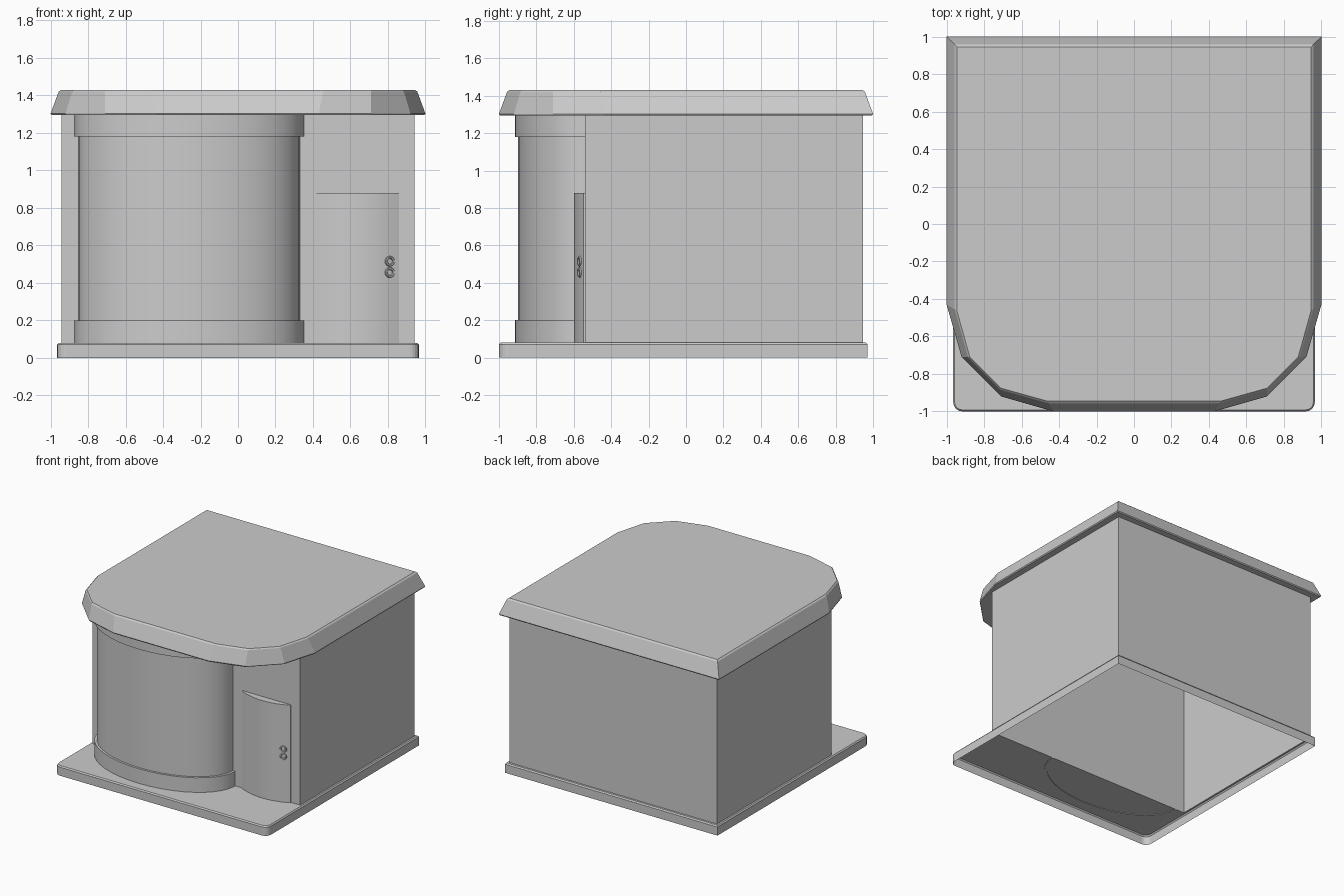
import bpy, bmesh
from math import sin, cos, pi, radians

if "Cube" in bpy.data.objects:
    bpy.data.objects.remove(bpy.data.objects["Cube"])

WALL_Y = -0.54   # front wall plane
WX, WB = 0.943, 0.945


def finish(name, bm, smooth=None):
    bmesh.ops.remove_doubles(bm, verts=bm.verts, dist=0.0005)
    bmesh.ops.recalc_face_normals(bm, faces=bm.faces)
    me = bpy.data.meshes.new(name)
    bm.to_mesh(me)
    bm.free()
    ob = bpy.data.objects.new(name, me)
    bpy.context.collection.objects.link(ob)
    if smooth:
        bpy.ops.object.select_all(action='DESELECT')
        ob.select_set(True)
        bpy.context.view_layer.objects.active = ob
        bpy.ops.object.shade_smooth_by_angle(angle=radians(smooth))
    return ob


def loft(name, rings, bottom=True, top=True, closed=True, smooth=None):
    """Skin a stack of (outline, z) rings."""
    bm = bmesh.new()
    vs = [[bm.verts.new((x, y, z)) for x, y in pts] for pts, z in rings]
    n = len(vs[0])
    for a, b in zip(vs, vs[1:]):
        for i in range(n if closed else n - 1):
            j = (i + 1) % n
            bm.faces.new((a[i], a[j], b[j], b[i]))
    if bottom:
        bm.faces.new(vs[0])
    if top:
        bm.faces.new(vs[-1])
    return finish(name, bm, smooth)


def half_ellipse(rx, ry, cx=-0.26, cy=WALL_Y, n=20):
    return [(cx - rx * cos(pi * i / n), cy - ry * sin(pi * i / n)) for i in range(n + 1)]


# Base slab: open underneath, rounded front corners
def slab_front(inset):
    r, right = 0.05, []
    for i in range(6):
        a = pi / 2 * i / 5
        right.append((0.915 + (r - inset) * sin(a), -0.95 - (r - inset) * cos(a)))
    return [(-x, y) for x, y in reversed(right)] + right


def slab_outline(inset):
    x = 0.965 - inset
    return slab_front(inset) + [(x, WALL_Y), (x, 0.97 - inset), (-x, 0.97 - inset), (-x, WALL_Y)]


loft("base_rim", [(slab_outline(0), 0), (slab_outline(0), 0.07), (slab_outline(0.008), 0.08)],
     bottom=False, top=False)
bm = bmesh.new()
e = 0.957
for pts in (slab_front(0.008) + [(e, WALL_Y), (-e, WALL_Y)],
            [(WX, WALL_Y), (e, WALL_Y), (e, 0.962), (WX, WB)],
            [(WX, WB), (e, 0.962), (-e, 0.962), (-WX, WB)],
            [(-WX, WALL_Y), (-WX, WB), (-e, 0.962), (-e, WALL_Y)]):
    bm.faces.new([bm.verts.new((x, y, 0.08)) for x, y in pts])
finish("base_top", bm)

# Main walls: open box
walls = [(-WX, WALL_Y), (WX, WALL_Y), (WX, WB), (-WX, WB)]
loft("walls", [(walls, 0.08), (walls, 1.3)], bottom=False, top=False)


# Roof with chamfered front corners and sloping edge
def roof_outline(d):
    k = 1 - d
    right = [(0.43 + 0.6 * d, -k), (0.71, -0.92 + 0.8 * d), (0.92 - 0.8 * d, -0.71), (k, -0.43 - 0.6 * d), (k, k)]
    return [(-x, y) for x, y in reversed(right)] + right


loft("roof", [(roof_outline(0.005), 1.295), (roof_outline(0), 1.303), (roof_outline(0.043), 1.42),
              (roof_outline(0.055), 1.43)])

# Curved bay and its trim bands
bay = half_ellipse(0.592, 0.357)
loft("curved_bay", [(bay, 0.08), (bay, 1.3)], bottom=False, top=False, closed=False, smooth=30)
for name, z0, z1 in (("lower_band", 0.075, 0.2), ("upper_band", 1.18, 1.3)):
    ring = half_ellipse(0.613, 0.375) + half_ellipse(0.592, 0.357)[::-1]
    bm = bmesh.new()
    n = len(ring)
    lo, hi = ([bm.verts.new((x, y, z)) for x, y in ring] for z in (z0, z1))
    for i in range(n):
        j = (i + 1) % n
        bm.faces.new((lo[i], lo[j], hi[j], hi[i]))
    for i in range(n // 2 - 1):
        for v in (lo, hi):
            bm.faces.new((v[i], v[i + 1], v[n - 2 - i], v[n - 1 - i]))
    finish(name, bm, smooth=30)

# Bulging door
door = [(0.42, WALL_Y)]
for i in range(13):
    t = -1 + i / 6
    door.append((0.64 + 0.22 * t, -0.6 + 0.052 * t * t))
door.append((0.86, WALL_Y))
loft("door", [(door, 0.08), (door, 0.88)], bottom=False, smooth=30)

# Door handle: two small rings
for name, z in (("handle_upper", 0.515), ("handle_lower", 0.455)):
    bpy.ops.mesh.primitive_torus_add(major_segments=16, minor_segments=6, major_radius=0.021,
                                     minor_radius=0.007, location=(0.81, -0.569, z),
                                     rotation=(pi / 2, 0, radians(20)))
    bpy.context.object.name = name
    bpy.ops.object.shade_smooth_by_angle(angle=radians(60))
